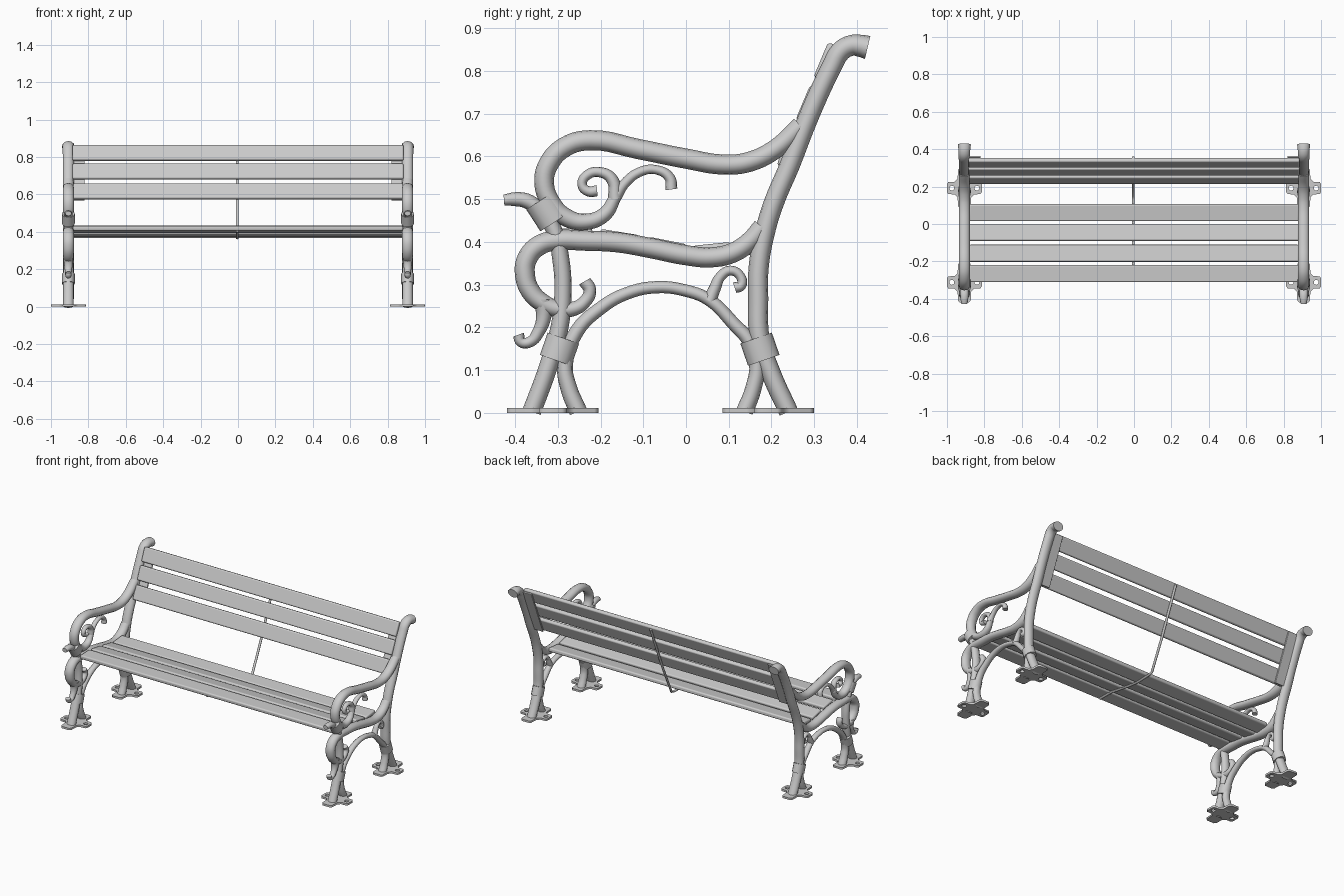
import bpy, math
from mathutils import Matrix

if "Cube" in bpy.data.objects:
    bpy.data.objects.remove(bpy.data.objects["Cube"])

FRAME_X = 0.907          # centre of each cast side frame


def link(name, mesh, loc=(0, 0, 0)):
    ob = bpy.data.objects.new(name, mesh)
    ob.location = loc
    bpy.context.collection.objects.link(ob)
    return ob


def bake(curve, widen=1.0):
    """Turn a curve into a mesh, stretched along x for an oval section."""
    tmp = bpy.data.objects.new("tmp", curve)
    bpy.context.collection.objects.link(tmp)
    bpy.context.view_layer.update()
    dg = bpy.context.evaluated_depsgraph_get()
    me = bpy.data.meshes.new_from_object(tmp.evaluated_get(dg))
    bpy.data.objects.remove(tmp)
    me.transform(Matrix.Diagonal((widen, 1, 1, 1)))
    return me


def smooth(ob, angle=40):
    bpy.ops.object.select_all(action='DESELECT')
    ob.select_set(True)
    bpy.context.view_layer.objects.active = ob
    bpy.ops.object.shade_smooth_by_angle(angle=math.radians(angle))


def tube(name, pts, radii, widen=1.27, straight=False, xs=(-FRAME_X, FRAME_X)):
    """Sweep through (y, z) points; radii are spread evenly along the path."""
    cu = bpy.data.curves.new(name, 'CURVE')
    cu.dimensions = '3D'
    cu.bevel_depth = 1.0
    cu.bevel_resolution = 4
    cu.resolution_u = 5
    cu.use_fill_caps = True
    n = len(pts)
    sp = cu.splines.new('POLY' if straight else 'BEZIER')
    store = sp.points if straight else sp.bezier_points
    store.add(n - 1)
    for i, (y, z) in enumerate(pts):
        t = i / (n - 1) * (len(radii) - 1)
        k = min(int(t), len(radii) - 2)
        p = store[i]
        p.co = (0, y, z, 1) if straight else (0, y, z)
        p.radius = radii[k] + (radii[k + 1] - radii[k]) * (t - k)
        if not straight:
            p.handle_left_type = p.handle_right_type = 'AUTO'
    me = bake(cu, widen)
    for x in xs:
        side = "" if len(xs) == 1 else ("_left" if x < 0 else "_right")
        ob = link(name + side, me, (x, 0, 0))
    smooth(ob, 50)


# Rear leg running up into the back post with its rolled top
tube("back_post", [(.24, .003), (.20, .09), (.173, .17), (.169, .27), (.17, .34), (.184, .42),
                   (.205, .49), (.243, .58), (.286, .69), (.341, .81), (.362, .846),
                   (.388, .86), (.408, .859), (.425, .855)],
     [.0225, .0235, .0235, .0235, .0235, .024, .0275])

# Front leg ending in a forward knob
tube("front_leg", [(-.361, .003), (-.325, .10), (-.296, .2), (-.288, .28), (-.293, .36), (-.31, .43),
                   (-.343, .475), (-.373, .496), (-.40, .50), (-.426, .498)],
     [.022, .0215, .02, .02, .017, .018, .013])

# Inner legs joined by an arch, plus the arch curl
tube("leg_arch", [(-.252, .003), (-.275, .06), (-.283, .11), (-.256, .19), (-.2, .245), (-.14, .279),
                  (-.07, .294), (0, .286), (.055, .264), (.113, .207), (.15, .165),
                  (.166, .115), (.157, .055), (.137, .003)],
     [.021, .018, .015, .014, .015, .018, .02])
tube("arch_curl", [(.055, .262), (.068, .293), (.08, .318), (.103, .333), (.127, .32),
                   (.129, .298), (.114, .293)], [.016, .012, .011, .013])

# Seat rail with front scroll and tail
tube("seat_rail", [(.178, .435), (.15, .402), (.11, .375), (.06, .364), (0, .369), (-.08, .385),
                   (-.16, .399), (-.24, .403), (-.30, .404), (-.345, .391), (-.372, .36),
                   (-.377, .325), (-.364, .285), (-.335, .257), (-.30, .243), (-.265, .243),
                   (-.237, .26), (-.225, .287), (-.237, .308)],
     [.022, .0235, .0235, .0235, .0235, .0235, .021, .015, .015])
tube("rail_tail", [(-.335, .265), (-.333, .225), (-.345, .19), (-.365, .166), (-.386, .166),
                   (-.392, .183)], [.022, .015, .012, .013])

# Armrest with its scroll and the small curl inside it
tube("armrest", [(.268, .672), (.21, .618), (.15, .588), (.09, .581), (0, .595), (-.11, .617),
                 (-.225, .638), (-.282, .623), (-.32, .585), (-.332, .54), (-.315, .49),
                 (-.28, .457), (-.235, .447), (-.19, .465), (-.165, .505), (-.145, .535),
                 (-.11, .563), (-.07, .569), (-.038, .55), (-.034, .523)],
     [.022, .0235, .0235, .0235, .0235, .022, .018, .012, .0105, .014])
tube("armrest_curl", [(-.166, .50), (-.172, .545), (-.2, .563), (-.232, .556), (-.243, .533),
                      (-.227, .518), (-.208, .52)], [.016, .012, .011, .013])

# Clamp collars
tube("arm_collar", [(-.341, .497), (-.308, .446)], [.039, .039], .88, True)
tube("front_leg_collar", [(-.287, .175), (-.305, .123)], [.039, .039], .88, True)
tube("back_leg_collar", [(.164, .175), (.182, .123)], [.039, .039], .88, True)

# Cross-shaped foot plates with bolt holes
foot = bpy.data.curves.new("foot", 'CURVE')
foot.dimensions = '2D'
foot.fill_mode = 'BOTH'
foot.extrude = .006
q = [(.093, .022), (.086, .032), (.052, .034), (.036, .05), (.034, .098), (.024, .107)]
outline = (q + [(-x, y) for x, y in q[::-1]] + [(-x, -y) for x, y in q]
           + [(x, -y) for x, y in q[::-1]])
holes = [[(cx + .013 * math.cos(a * math.pi / 6), .013 * math.sin(a * math.pi / 6))
          for a in range(12)] for cx in (-.067, .067)]
for loop in [outline] + holes:
    sp = foot.splines.new('POLY')
    sp.points.add(len(loop) - 1)
    for p, (x, y) in zip(sp.points, loop):
        p.co = (x, y, 0, 1)
    sp.use_cyclic_u = True
foot_mesh = bake(foot)
for sx in (-1, 1):
    for part, y in (("front", -.312), ("back", .192)):
        link(f"{part}_foot_plate", foot_mesh, (sx * FRAME_X, y, .006))


def slab(name, x, y, z, size, angle, bevel=.008):
    """Bevelled board rotated about x."""
    bpy.ops.mesh.primitive_cube_add(size=1, location=(x, y, z), rotation=(angle, 0, 0))
    ob = bpy.context.object
    ob.name = name
    ob.scale = size
    bpy.ops.object.transform_apply(location=False, rotation=False, scale=True)
    m = ob.modifiers.new("bevel", 'BEVEL')
    m.width = bevel
    m.segments = 3
    smooth(ob)


# Seat slats following the dished rail
for i, (y, z, slope) in enumerate([(-.265, .42, .04), (-.157, .411, -.16),
                                   (-.045, .391, -.2), (.061, .383, .1)]):
    slab(f"seat_slat_{i + 1}", 0, y, z, (1.764, .092, .025), math.atan(slope))

# Back slats on a leaning line, with end straps behind them
LEAN = math.atan(.42)


def back_y(z):
    return .222 + .42 * (z - .572)


for i, z in enumerate((.616, .722, .822)):
    slab(f"back_slat_{i + 1}", 0, back_y(z), z, (1.77, .025, .088), -LEAN)
for x in (-.853, .853):
    slab("back_end_strap", x, back_y(.718) + .018, .71, (.065, .01, .305), -LEAN, .003)

# Thin centre strap under the seat and up behind the back
tube("centre_strap", [(-.3, .404), (-.2, .402), (-.157, .394), (-.045, .374), (.03, .366), (.13, .37),
                      (.15, .376), (back_y(.57) + .018, .565), (back_y(.85) + .018, .845)],
     [.006, .006], 1.3, True, (-.004,))
